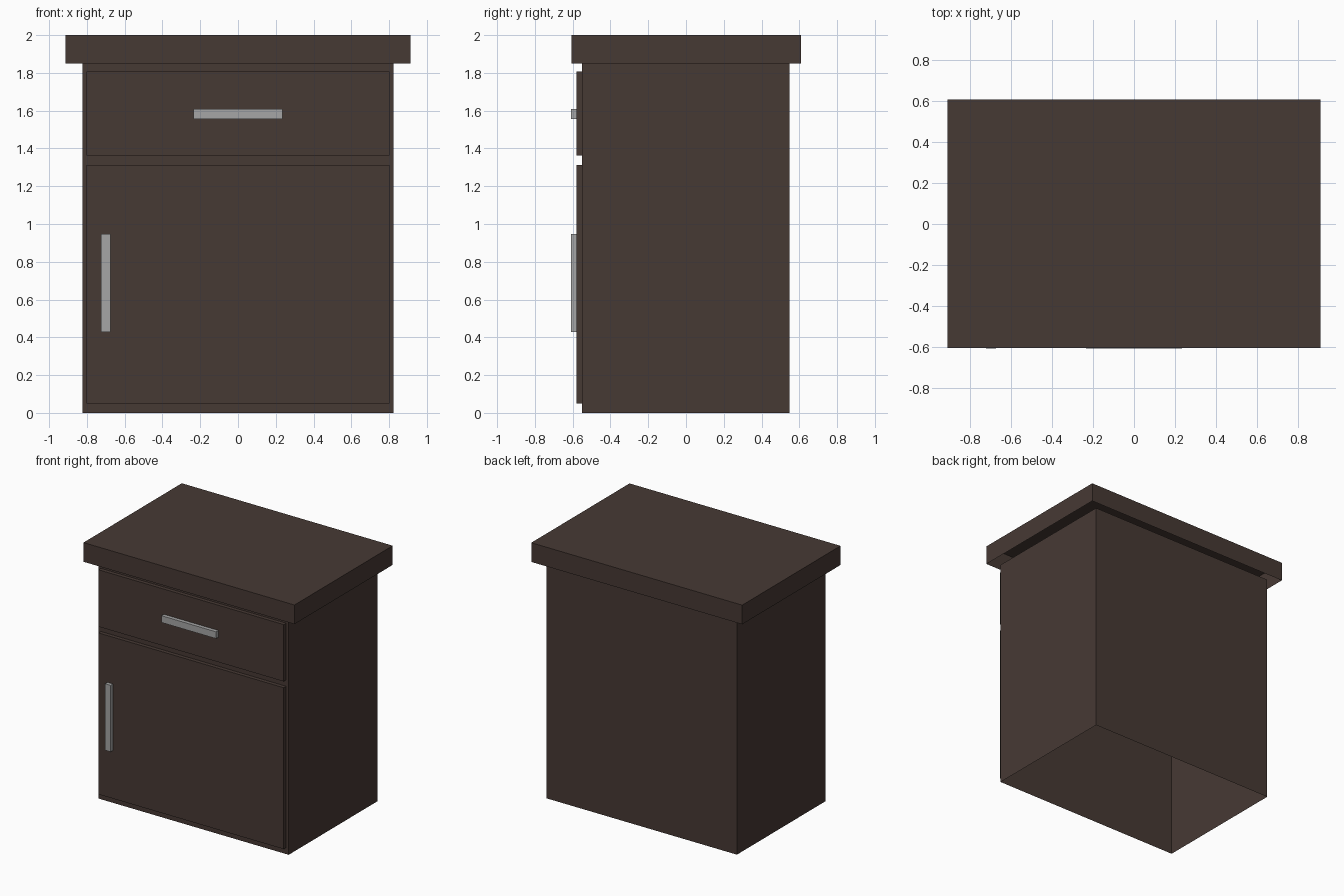
import bpy
import bmesh

if "Cube" in bpy.data.objects:
    bpy.data.objects.remove(bpy.data.objects["Cube"])


def material(name, color):
    m = bpy.data.materials.new(name)
    m.diffuse_color = (*color, 1.0)
    m.use_nodes = True
    m.node_tree.nodes["Principled BSDF"].inputs["Base Color"].default_value = m.diffuse_color
    return m


brown = material("dark brown wood", (0.062, 0.041, 0.034))
grey = material("grey metal", (0.38, 0.38, 0.38))


def box(name, lo, hi, mat, open_sides=()):
    """Axis-aligned box; open_sides lists (axis, sign) faces left out."""
    bm = bmesh.new()
    bmesh.ops.create_cube(bm, size=1.0)
    bm.normal_update()
    gone = [f for f in bm.faces
            if any(f.normal[a] * s > 0.5 for a, s in open_sides)]
    bmesh.ops.delete(bm, geom=gone, context='FACES')
    for v in bm.verts:
        for i in range(3):
            v.co[i] = lo[i] if v.co[i] < 0 else hi[i]
    mesh = bpy.data.meshes.new(name)
    bm.to_mesh(mesh)
    bm.free()
    mesh.materials.append(mat)
    obj = bpy.data.objects.new(name, mesh)
    bpy.context.collection.objects.link(obj)
    return obj


BOTTOM, TOP, BACK = (2, -1), (2, 1), (1, 1)
FRONT_Y, PANEL_Y, HANDLE_Y = -0.55, -0.58, -0.609

# Hollow shell: open underneath, and open under the worktop
box("cabinet_body", (-0.824, FRONT_Y, 0), (0.824, 0.547, 1.85), brown, (BOTTOM, TOP))

# Overhanging worktop, hollow from below
box("worktop", (-0.913, -0.606, 1.85), (0.913, 0.609, 2.0), brown, (BOTTOM,))

# Drawer and door fronts
box("drawer_front", (-0.802, PANEL_Y, 1.362), (0.802, FRONT_Y, 1.807), brown, (BACK,))
box("door", (-0.802, PANEL_Y, 0.05), (0.802, FRONT_Y, 1.313), brown, (BACK,))

# Bar handles
box("drawer_handle", (-0.236, HANDLE_Y, 1.557), (0.236, PANEL_Y, 1.61), grey, (BACK,))
box("door_handle", (-0.725, HANDLE_Y, 0.427), (-0.676, PANEL_Y, 0.947), grey, (BACK,))
